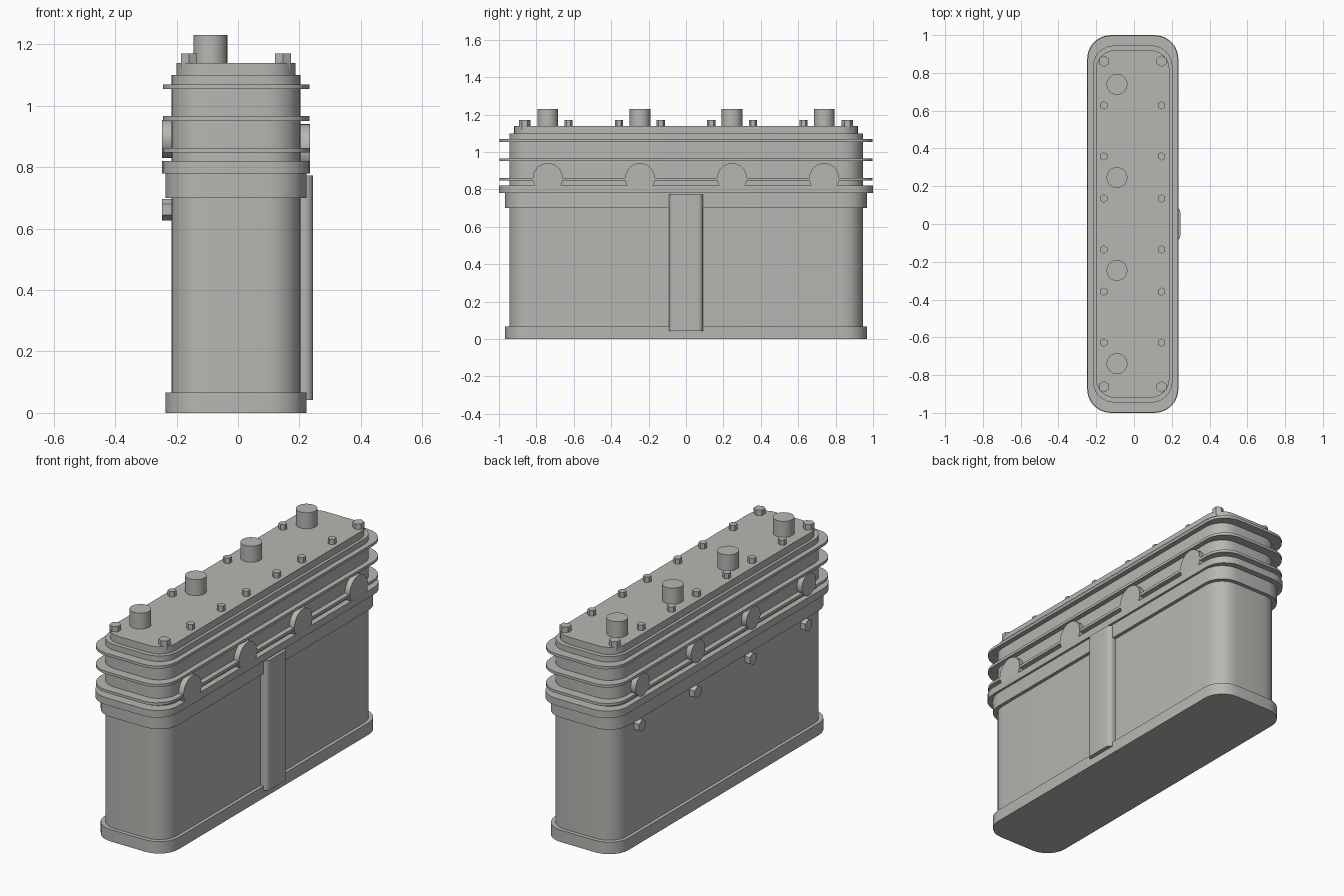
import bpy, bmesh, math
from mathutils import Matrix

if "Cube" in bpy.data.objects:
    bpy.data.objects.remove(bpy.data.objects["Cube"])

grey = bpy.data.materials.new("engine grey")
grey.diffuse_color = (0.47, 0.47, 0.45, 1)
grey.use_nodes = True
grey.node_tree.nodes["Principled BSDF"].inputs["Base Color"].default_value = grey.diffuse_color
CX = -0.0065  # the housing sits slightly left of the side column


def finish(name, bm):
    bmesh.ops.recalc_face_normals(bm, faces=bm.faces)
    mesh = bpy.data.meshes.new(name)
    bm.to_mesh(mesh)
    bm.free()
    for p in mesh.polygons:
        p.use_smooth = True
    mesh.set_sharp_from_angle(angle=math.radians(30))
    mesh.materials.append(grey)
    ob = bpy.data.objects.new(name, mesh)
    bpy.context.collection.objects.link(ob)
    return ob


def slab(name, cx, hx, hy, z0, z1, r, cy=0, seg=6):
    """Upright prism with a rounded rectangle outline."""
    bm = bmesh.new()
    ring = []
    for sx, sy, start in ((1, 1, 0), (-1, 1, 90), (-1, -1, 180), (1, -1, 270)):
        for i in range(seg + 1):
            a = math.radians(start + 90 * i / seg)
            ring.append(bm.verts.new((cx + sx * (hx - r) + r * math.cos(a),
                                      cy + sy * (hy - r) + r * math.sin(a), z0)))
    face = bm.faces.new(ring)
    ext = bmesh.ops.extrude_face_region(bm, geom=[face])
    top = [v for v in ext["geom"] if isinstance(v, bmesh.types.BMVert)]
    bmesh.ops.translate(bm, verts=top, vec=(0, 0, z1 - z0))
    return finish(name, bm)


def rod(name, a, b, r, sides, axis="Z", turn=0):
    """Cylinder or hex head from point a, running along the axis to coordinate b."""
    start = a[0] if axis == "X" else a[2]
    length = b - start
    m = Matrix.Translation((0, 0, length / 2)) @ Matrix.Rotation(turn, 4, "Z")
    if axis == "X":
        m = Matrix.Rotation(math.pi / 2, 4, "Y") @ m
    bm = bmesh.new()
    bmesh.ops.create_cone(bm, cap_ends=True, segments=sides, radius1=r, radius2=r,
                          depth=abs(length), matrix=Matrix.Translation(a) @ m)
    return finish(name, bm)


# Housing, flanges and cylinder head
slab("crankcase_body", CX, 0.21, 0.945, 0.03, 0.74, 0.11)
slab("base_flange", CX, 0.229, 0.967, 0, 0.067, 0.12)
slab("deck_band", CX, 0.229, 0.967, 0.70, 0.79, 0.12)
slab("deck_flange", CX, 0.2415, 1.0, 0.78, 0.82, 0.125)
slab("cylinder_head", CX, 0.21, 0.945, 0.81, 1.10, 0.11)
slab("top_cover", CX, 0.194, 0.92, 1.09, 1.14, 0.10)

# Cooling fins
for i, z in enumerate((0.847, 0.951, 1.054)):
    slab(f"cooling_fin_{i + 1}", CX, 0.2385, 0.997, z, z + 0.015, 0.122)

# Column on the right side
slab("side_column", 0.195, 0.05, 0.091, 0.042, 0.773, 0.028)

# Per cylinder: plug, ports on both sides, side bolt
for i, y in enumerate((-0.739, -0.246, 0.246, 0.739)):
    n = i + 1
    rod(f"plug_{n}", (-0.09, y, 1.12), 1.23, 0.055, 32)
    rod(f"right_port_{n}", (0.15, y, 0.86), 0.2345, 0.08, 32, "X")
    rod(f"left_port_{n}", (-0.15, y, 0.892), -0.2475, 0.062, 32, "X")
    rod(f"side_bolt_{n}", (-0.20, y, 0.662), -0.247, 0.035, 6, "X", math.pi / 2)

# Cover bolts, with larger heads at the four corners
for y in (0.862, 0.628, 0.358, 0.135):
    for s in (-1, 1):
        for side, x in (("left", -0.16), ("right", 0.146)):
            rod(f"cover_bolt_{side}", (x, s * y, 1.12), 1.17,
                0.030 if y > 0.8 else 0.022, 6)
